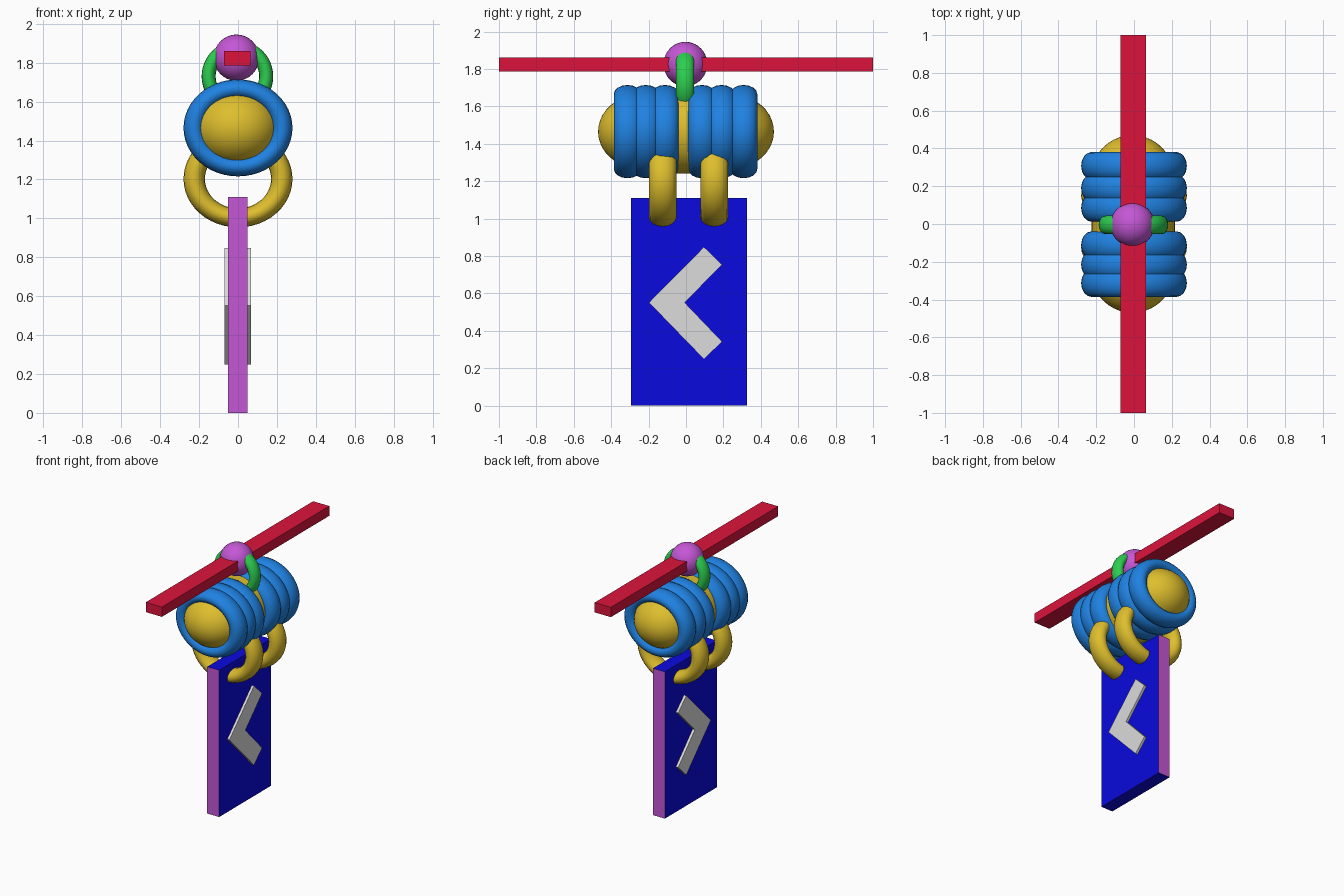
import bpy, bmesh, math
from mathutils import Matrix, Vector

cube = bpy.data.objects.get("Cube")
if cube:
    bpy.data.objects.remove(cube, do_unlink=True)


def material(name, rgb):
    m = bpy.data.materials.new(name)
    m.use_nodes = True
    m.diffuse_color = (*rgb, 1)
    m.node_tree.nodes["Principled BSDF"].inputs["Base Color"].default_value = (*rgb, 1)
    return m


RED = material("crimson", (0.716, 0.007, 0.045))
ORCHID = material("orchid", (0.56, 0.095, 0.67))
GREEN = material("green", (0.026, 0.62, 0.08))
SKY = material("sky blue", (0.014, 0.223, 0.76))
GOLD = material("gold", (0.73, 0.515, 0.026))
BLUE = material("deep blue", (0.003, 0.003, 0.73))
GREY = material("light grey", (0.716, 0.716, 0.716))


def finish(name, bm, mat, smooth=True):
    bmesh.ops.recalc_face_normals(bm, faces=bm.faces)
    mesh = bpy.data.meshes.new(name)
    bm.to_mesh(mesh)
    bm.free()
    mesh.materials.append(mat)
    for p in mesh.polygons:
        p.use_smooth = smooth
    ob = bpy.data.objects.new(name, mesh)
    bpy.context.collection.objects.link(ob)
    return ob


def box(name, center, size, mat):
    bm = bmesh.new()
    bmesh.ops.create_cube(bm, size=1, matrix=Matrix.Translation(center) @ Matrix.Diagonal((*size, 1)))
    return finish(name, bm, mat, False)


def ball(name, center, radii, mat):
    bm = bmesh.new()
    turn = Matrix.Rotation(math.pi / 2, 4, 'X')
    bmesh.ops.create_uvsphere(bm, u_segments=32, v_segments=20, radius=1,
                              matrix=Matrix.Translation(center) @ Matrix.Diagonal((*radii, 1)) @ turn)
    return finish(name, bm, mat)


def ring(name, center, outer, inner, half_width, squash, mat, around=48, sides=16):
    """Ring about the y axis with an oval tube, squashed in height."""
    bm = bmesh.new()
    mid, tube = (outer + inner) / 2, (outer - inner) / 2
    loops = []
    for i in range(around):
        a = math.tau * i / around
        loop = []
        for j in range(sides):
            b = math.tau * j / sides
            r = mid + tube * math.cos(b)
            offset = Vector((r * math.cos(a), half_width * math.sin(b), r * math.sin(a) * squash))
            loop.append(bm.verts.new(Vector(center) + offset))
        loops.append(loop)
    for i in range(around):
        p, q = loops[i], loops[(i + 1) % around]
        for j in range(sides):
            k = (j + 1) % sides
            bm.faces.new((p[j], p[k], q[k], q[j]))
    return finish(name, bm, mat)


# top bar, knob and hanging loop
box("top_bar", (-0.004, 0, 1.824), (0.135, 2, 0.074), RED)
ball("knob", (-0.008, -0.003, 1.826), (0.117, 0.117, 0.119), ORCHID)
ring("hanging_loop", (-0.003, -0.005, 1.73), 0.184, 0.112, 0.049, 1, GREEN)

# barrel: core with rounded ends
bm = bmesh.new()
bmesh.ops.create_cone(bm, cap_ends=True, segments=48, radius1=1, radius2=1, depth=1,
                      matrix=Matrix.Translation((-0.004, 0, 1.465))
                      @ Matrix.Diagonal((0.22, 0.5, 0.225, 1))
                      @ Matrix.Rotation(math.pi / 2, 4, 'X'))
core = finish("barrel_core", bm, GOLD)
for p in core.data.polygons:
    p.use_smooth = len(p.vertices) == 4
for name, y in (("front", -0.25), ("back", 0.25)):
    ball(f"barrel_end_{name}", (-0.008, y, 1.465), (0.22, 0.22, 0.196), GOLD)

# coils around the barrel
for i, y in enumerate((-0.313, -0.215, -0.112, 0.085, 0.19, 0.308)):
    ring(f"coil_{i + 1}", (0, y, 1.465), 0.28, 0.17, 0.073, 0.89, SKY)

# rings carrying the sign
for name, y in (("front", -0.125), ("back", 0.151)):
    ring(f"sign_ring_{name}", (0, y, 1.203), 0.28, 0.17, 0.073, 0.89, GOLD)

# sign panel, with its front and back edges in a second colour
panel = box("sign_panel", (-0.001, 0.015, 0.555), (0.1, 0.62, 1.11), BLUE)
panel.data.materials.append(ORCHID)
for p in panel.data.polygons:
    p.material_index = int(abs(p.normal.y) > 0.9)

# chevron passing through the panel
outline = ((0.096, 0.848), (0.193, 0.754), (-0.007, 0.551),
           (0.193, 0.342), (0.096, 0.248), (-0.198, 0.551))
bm = bmesh.new()
face = bm.faces.new([bm.verts.new((-0.07, y, z)) for y, z in outline])
new = bmesh.ops.extrude_face_region(bm, geom=[face])["geom"]
bmesh.ops.translate(bm, vec=(0.137, 0, 0), verts=[g for g in new if isinstance(g, bmesh.types.BMVert)])
finish("chevron", bm, GREY, False)
